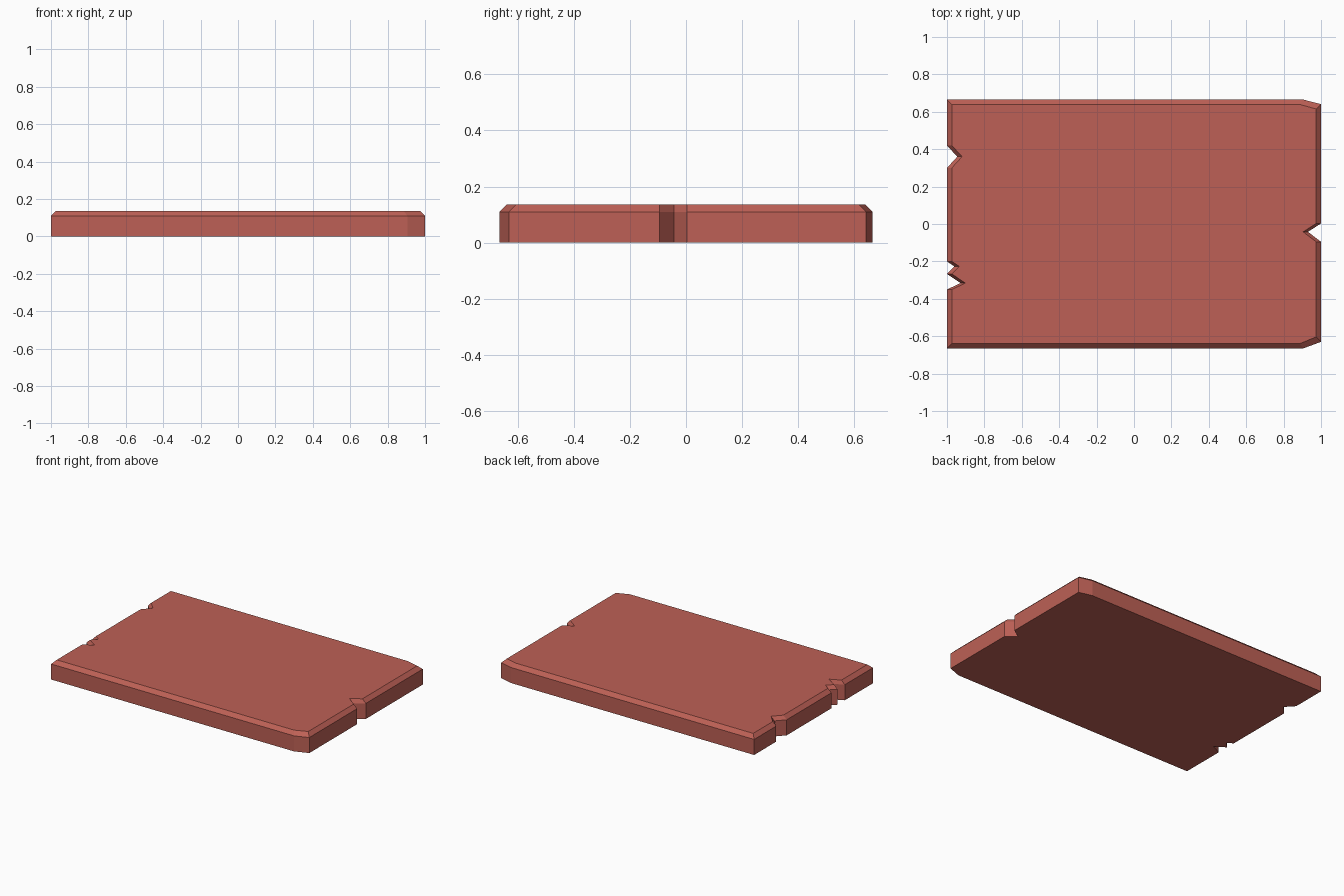
import bpy, bmesh

if "Cube" in bpy.data.objects:
    bpy.data.objects.remove(bpy.data.objects["Cube"])

BEVEL = 0.026
HEIGHT = 0.136
HY = 0.665

# Slab outline, counter-clockwise from the front left corner: x, y, inset direction x, y
outline = [
    (-1, -HY, 1, 1), (0.905, -HY, -0.7, 1), (1, -0.63, -1, 1),
    # right chip
    (1, -0.095, -1, 0), (0.93, -0.042, -1, 0), (1, 0.003, -1, 0),
    (1, 0.641, -1, -1), (0.905, HY, -0.7, -1), (-1, HY, 1, -1),
    # left chips
    (-1, 0.42, 1, 0), (-0.945, 0.36, 1, 0), (-1, 0.30, 1, 0),
    (-1, -0.20, 1, 0), (-0.96, -0.227, 1, 0), (-1, -0.267, 1, 0),
    (-0.927, -0.316, 1, 0), (-1, -0.35, 1, 0),
]

red = bpy.data.materials.new("brick_red")
red.diffuse_color = (0.51, 0.118, 0.092, 1)
red.use_nodes = True
red.node_tree.nodes["Principled BSDF"].inputs["Base Color"].default_value = red.diffuse_color

# Stack three rings: base, bevel start, inset top
bm = bmesh.new()
rings = [[bm.verts.new((x + dx * off, y + dy * off, z)) for x, y, dx, dy in outline]
         for z, off in ((0, 0), (HEIGHT - BEVEL, 0), (HEIGHT, BEVEL))]
n = len(outline)
for lower, upper in zip(rings, rings[1:]):
    for i in range(n):
        j = (i + 1) % n
        bm.faces.new((lower[i], lower[j], upper[j], upper[i]))
bm.faces.new(rings[0][::-1])
bm.faces.new(rings[-1])
bmesh.ops.recalc_face_normals(bm, faces=bm.faces)

mesh = bpy.data.meshes.new("chipped_slab")
bm.to_mesh(mesh)
bm.free()
mesh.materials.append(red)
slab = bpy.data.objects.new("chipped_slab", mesh)
bpy.context.collection.objects.link(slab)
